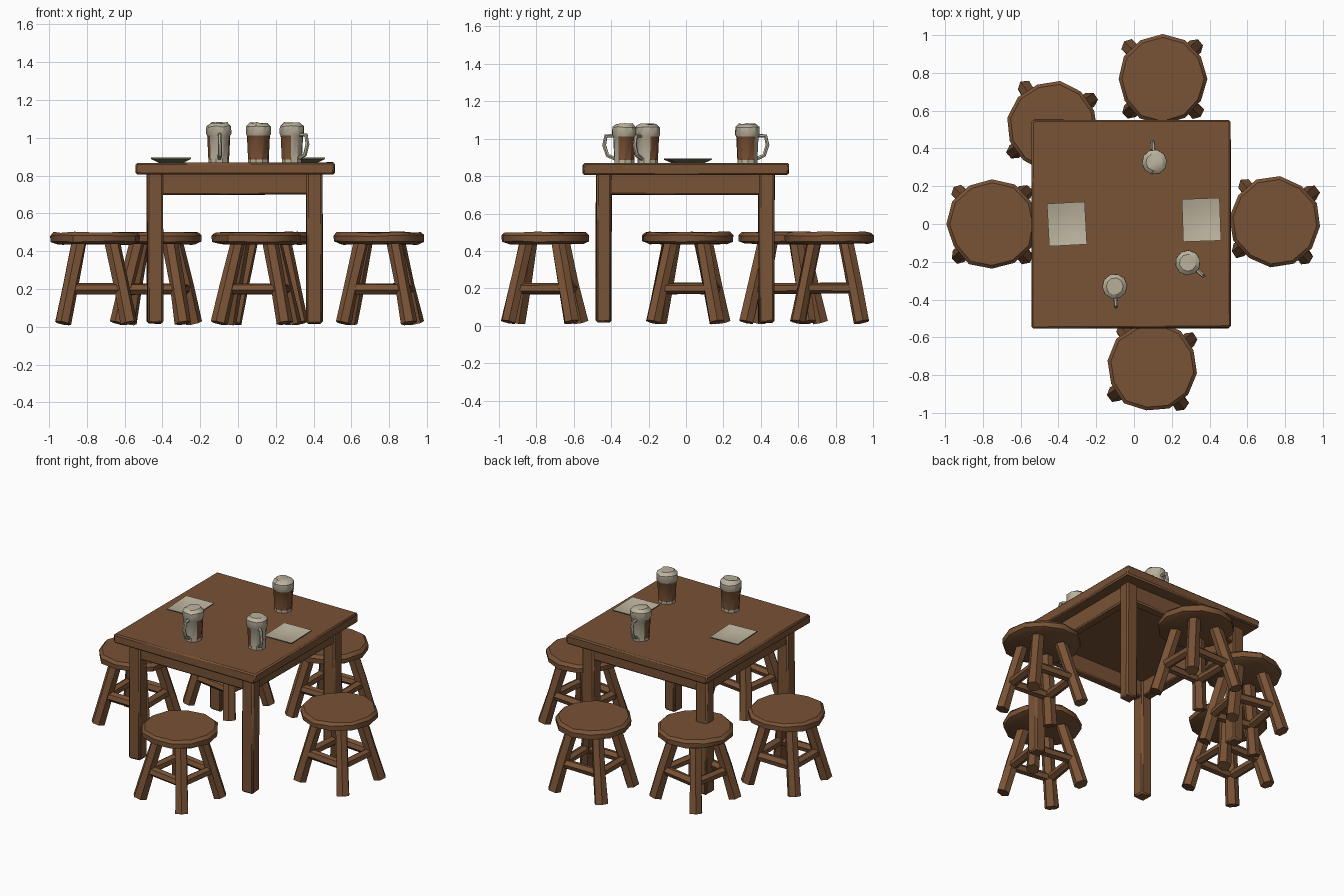
import bpy, bmesh, math, random
from mathutils import Vector, Matrix

random.seed(4)
cube = bpy.data.objects.get("Cube")
if cube:
    bpy.data.objects.remove(cube)


def material(name, rgb):
    m = bpy.data.materials.new(name)
    m.use_nodes = True
    m.diffuse_color = (*rgb, 1)
    m.node_tree.nodes["Principled BSDF"].inputs["Base Color"].default_value = (*rgb, 1)
    return m


WOOD = material("brown wood", (0.19, 0.085, 0.036))
TANKARD = material("tankard brown", (0.2, 0.085, 0.036))
CREAM = material("pale cream", (0.5, 0.45, 0.34))
GREEN = material("plate edge green", (0.16, 0.17, 0.1))


def finish(name, bm, mats, place=Matrix(), bevel=0.0, angle=35):
    bmesh.ops.recalc_face_normals(bm, faces=bm.faces[:])
    mesh = bpy.data.meshes.new(name)
    bm.to_mesh(mesh)
    bm.free()
    obj = bpy.data.objects.new(name, mesh)
    bpy.context.collection.objects.link(obj)
    obj.matrix_world = place
    for m in mats:
        mesh.materials.append(m)
    if bevel:
        mod = obj.modifiers.new("worn edges", 'BEVEL')
        mod.width = bevel
        mod.segments = 1
    bpy.ops.object.select_all(action='DESELECT')
    obj.select_set(True)
    bpy.context.view_layer.objects.active = obj
    bpy.ops.object.shade_smooth_by_angle(angle=math.radians(angle))
    return obj


def box(name, lo, hi, jitter=0.0, bevel=0.008):
    bm = bmesh.new()
    bmesh.ops.create_cube(bm, size=1)
    for v in bm.verts:
        v.co = [l + (c + 0.5) * (h - l) + random.uniform(-jitter, jitter)
                for c, l, h in zip(v.co, lo, hi)]
    return finish(name, bm, [WOOD], bevel=bevel)


def skin_rings(bm, rings, caps=True):
    """Join a list of equally long vertex rings into a tube."""
    faces = []
    for a, b in zip(rings, rings[1:]):
        n = len(a)
        for i in range(n):
            faces.append(bm.faces.new((a[i], a[(i + 1) % n], b[(i + 1) % n], b[i])))
    if caps:
        faces += [bm.faces.new(rings[0][::-1]), bm.faces.new(rings[-1])]
    return faces


def tube(name, points, radii, sides, mat, place, jitter=0.0):
    bm = bmesh.new()
    pts = [Vector(p) for p in points]
    rings = []
    for i, p in enumerate(pts):
        d = (pts[min(i + 1, len(pts) - 1)] - pts[max(i - 1, 0)]).normalized()
        u = d.cross(Vector((0.3, 1, 0.2))).normalized()
        w = d.cross(u)
        ring = []
        for k in range(sides):
            t = math.tau * (k + 0.5) / sides
            r = radii[i] + random.uniform(-jitter, jitter)
            ring.append(bm.verts.new(p + r * (u * math.cos(t) + w * math.sin(t))))
        rings.append(ring)
    skin_rings(bm, rings)
    return finish(name, bm, [mat], place)


# Table: top, four legs and the apron between them
box("table_top", (-0.54, -0.55, 0.807), (0.51, 0.55, 0.868), 0.004, 0.009)
for end, y in (("front", -0.44), ("back", 0.43)):
    for side, x in (("right", -0.44), ("left", 0.405)):
        box(f"table_leg_{end}_{side}", (x - 0.042, y - 0.042, 0.018),
            (x + 0.042, y + 0.042, 0.82), 0.004, 0.01)
    box(f"apron_{end}", (-0.45, y - 0.03, 0.7), (0.42, y + 0.03, 0.82), 0.003)
for side, x in (("right", -0.44), ("left", 0.405)):
    box(f"apron_{side}", (x - 0.03, -0.44, 0.7), (x + 0.03, 0.43, 0.82), 0.003)


# Stools: worn round seat, four splayed legs, four stretchers
def stool(label, x, y, turn):
    place = Matrix.Translation((x, y, 0)) @ Matrix.Rotation(math.radians(turn), 4, 'Z')
    bm = bmesh.new()
    sides = 12
    wobble = [random.uniform(0.965, 1.02) for _ in range(sides)]
    rings = []
    for r, z in ((0.205, 0.437), (0.238, 0.45), (0.24, 0.482), (0.222, 0.5)):
        rings.append([bm.verts.new((r * wobble[k] * math.cos(math.tau * k / sides),
                                    r * wobble[k] * math.sin(math.tau * k / sides),
                                    z + random.uniform(-0.004, 0.004)))
                      for k in range(sides)])
    skin_rings(bm, rings)
    finish(f"{label}_stool_seat", bm, [WOOD], place)
    corners = [(1, 1), (-1, 1), (-1, -1), (1, -1)]
    for i, (sx, sy) in enumerate(corners):
        tube(f"{label}_stool_leg_{i + 1}",
             [(sx * 0.175, sy * 0.17, 0.02), (sx * 0.135, sy * 0.131, 0.22),
              (sx * 0.085, sy * 0.083, 0.46)],
             [0.043, 0.041, 0.04], 6, WOOD, place, 0.004)
        nx, ny = corners[(i + 1) % 4]
        tube(f"{label}_stool_stretcher_{i + 1}",
             [(sx * 0.137, sy * 0.133, 0.2), (nx * 0.137, ny * 0.133, 0.2)],
             [0.03, 0.03], 6, WOOD, place, 0.003)


stool("right", -0.752, -0.002, 0)
stool("left", 0.748, 0.012, -6)
stool("back", 0.152, 0.768, 0)
stool("corner", -0.433, 0.52, -10)
stool("front", 0.097, -0.757, -8)


# Tankards: brown body with a pale base, foam and handle-side strip
def tankard(label, x, y, heading):
    place = Matrix.Translation((x, y, 0.866)) @ Matrix.Rotation(math.radians(heading), 4, 'Z')
    bm = bmesh.new()
    sides = 10
    profile = [(0.055, 0), (0.055, 0.02), (0.061, 0.145), (0.067, 0.155),
               (0.066, 0.195), (0.045, 0.214)]
    rings = [[bm.verts.new((r * math.cos(math.tau * (k + 0.5) / sides),
                            r * math.sin(math.tau * (k + 0.5) / sides),
                            z + (random.uniform(-0.006, 0.004) if z > 0.19 else 0)))
              for k in range(sides)] for r, z in profile]
    for f in skin_rings(bm, rings):
        c = f.calc_center_median()
        pale = not 0.04 < c.z < 0.13 or c.x > 0.04
        f.material_index = 1 if pale else 0
    finish(f"{label}_tankard", bm, [TANKARD, CREAM], place)
    tube(f"{label}_tankard_handle",
         [(0.05, 0, 0.15), (0.098, 0, 0.148), (0.108, 0, 0.1), (0.09, 0, 0.045),
          (0.045, 0, 0.025)],
         [0.011] * 5, 6, CREAM, place)


tankard("back", 0.108, 0.328, 95)
tankard("front", -0.102, -0.33, -86)
tankard("left", 0.285, -0.205, -40)


# Square dished plates with a dark underside and edge
def plate(label, x, y, turn):
    place = Matrix.Translation((x, y, 0.867)) @ Matrix.Rotation(math.radians(turn), 4, 'Z')
    bm = bmesh.new()
    rings = []
    for r, z in ((0.06, 0), (0.1, 0.021), (0.1, 0.028), (0.055, 0.009)):
        rings.append([bm.verts.new((r * sx, r * sy * 1.13, z))
                      for sx, sy in ((1, 1), (-1, 1), (-1, -1), (1, -1))])
    for i, f in enumerate(skin_rings(bm, rings)):
        f.material_index = 0 if 8 <= i < 12 or i == 13 else 1
    finish(f"{label}_plate", bm, [CREAM, GREEN], place)


plate("right", -0.355, 0.0, 3)
plate("left", 0.357, 0.022, 2)
